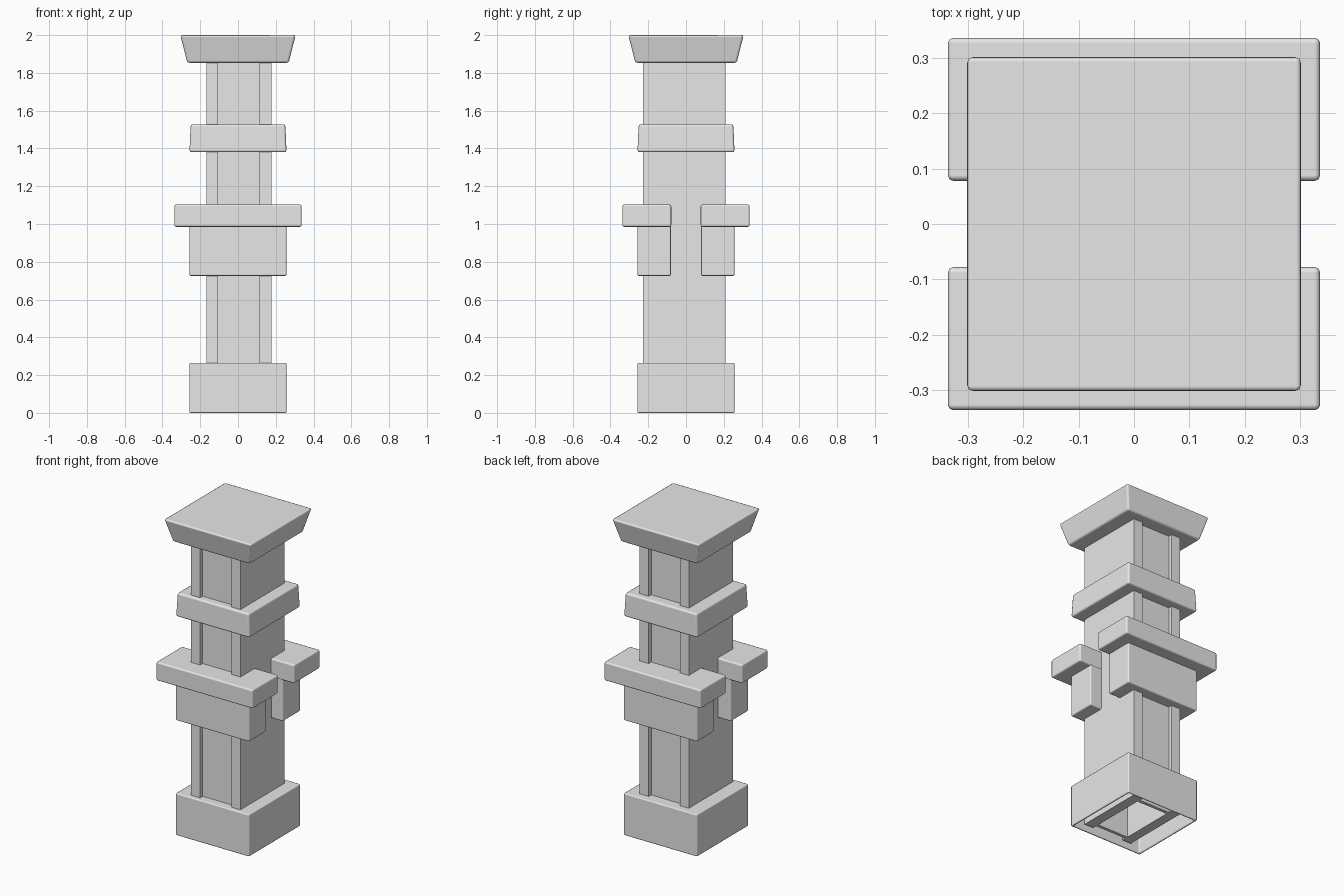
import bpy, bmesh, math

old = bpy.data.objects.get("Cube")
if old:
    bpy.data.objects.remove(old, do_unlink=True)

stone = bpy.data.materials.new("light_grey_stone")
stone.use_nodes = True
GREY = (0.8, 0.8, 0.8, 1)
stone.diffuse_color = GREY
stone.node_tree.nodes["Principled BSDF"].inputs["Base Color"].default_value = GREY


def block(name, x, y, z, bevel=0.0, top_scale=1.0, hollow=0.0, wall=0.02):
    """Box from (min, max) ranges, with optional taper, open bottom and bevel."""
    bm = bmesh.new()
    bmesh.ops.create_cube(bm, size=1)
    cx, cy = sum(x) / 2, sum(y) / 2
    for v in bm.verts:
        s = top_scale if v.co.z > 0 else 1.0
        v.co.x = cx + v.co.x * (x[1] - x[0]) * s
        v.co.y = cy + v.co.y * (y[1] - y[0]) * s
        v.co.z = z[1] if v.co.z > 0 else z[0]
    if hollow:
        bottom = min(bm.faces, key=lambda f: f.calc_center_median().z)
        bmesh.ops.inset_region(bm, faces=[bottom], thickness=wall)
        inner = bmesh.ops.extrude_discrete_faces(bm, faces=[bottom])["faces"][0]
        bmesh.ops.translate(bm, verts=inner.verts, vec=(0, 0, hollow))
    bm.normal_update()
    mesh = bpy.data.meshes.new(name)
    bm.to_mesh(mesh)
    bm.free()
    mesh.materials.append(stone)
    obj = bpy.data.objects.new(name, mesh)
    bpy.context.collection.objects.link(obj)
    if bevel:
        mod = obj.modifiers.new("soft_edges", "BEVEL")
        mod.width = bevel
        mod.segments = 2
        mod.limit_method = "ANGLE"
        mod.angle_limit = math.radians(40)
        mod.harden_normals = True
        mesh.shade_smooth()
    return obj


# Shaft: two side plates with recessed panels between them
SHAFT_Z = (0.03, 1.87)
block("shaft_plate_right", (-0.167, -0.105), (-0.228, 0.21), SHAFT_Z)
block("shaft_plate_left", (0.113, 0.177), (-0.228, 0.21), SHAFT_Z)
block("shaft_panel_front", (-0.11, 0.12), (-0.203, -0.183), SHAFT_Z)
block("shaft_panel_back", (-0.11, 0.12), (0.165, 0.185), SHAFT_Z)

# Base, open underneath
side = (-0.257, 0.257)
block("base", side, side, (0, 0.265), bevel=0.012, hollow=0.235)

# Upper collar and flared cap
block("collar", side, side, (1.38, 1.528), bevel=0.012, top_scale=0.975)
cap_side = (-0.268, 0.268)
block("cap", cap_side, cap_side, (1.853, 2.0), bevel=0.012, top_scale=1.14)

# Split bracket: a ledge over a block, front and back
for name, s in (("front", -1), ("back", 1)):
    block("bracket_block_" + name, side, sorted((s * 0.08, s * 0.257)),
          (0.725, 0.995), bevel=0.008)
    block("bracket_ledge_" + name, (-0.337, 0.337), sorted((s * 0.078, s * 0.337)),
          (0.985, 1.103), bevel=0.01)
